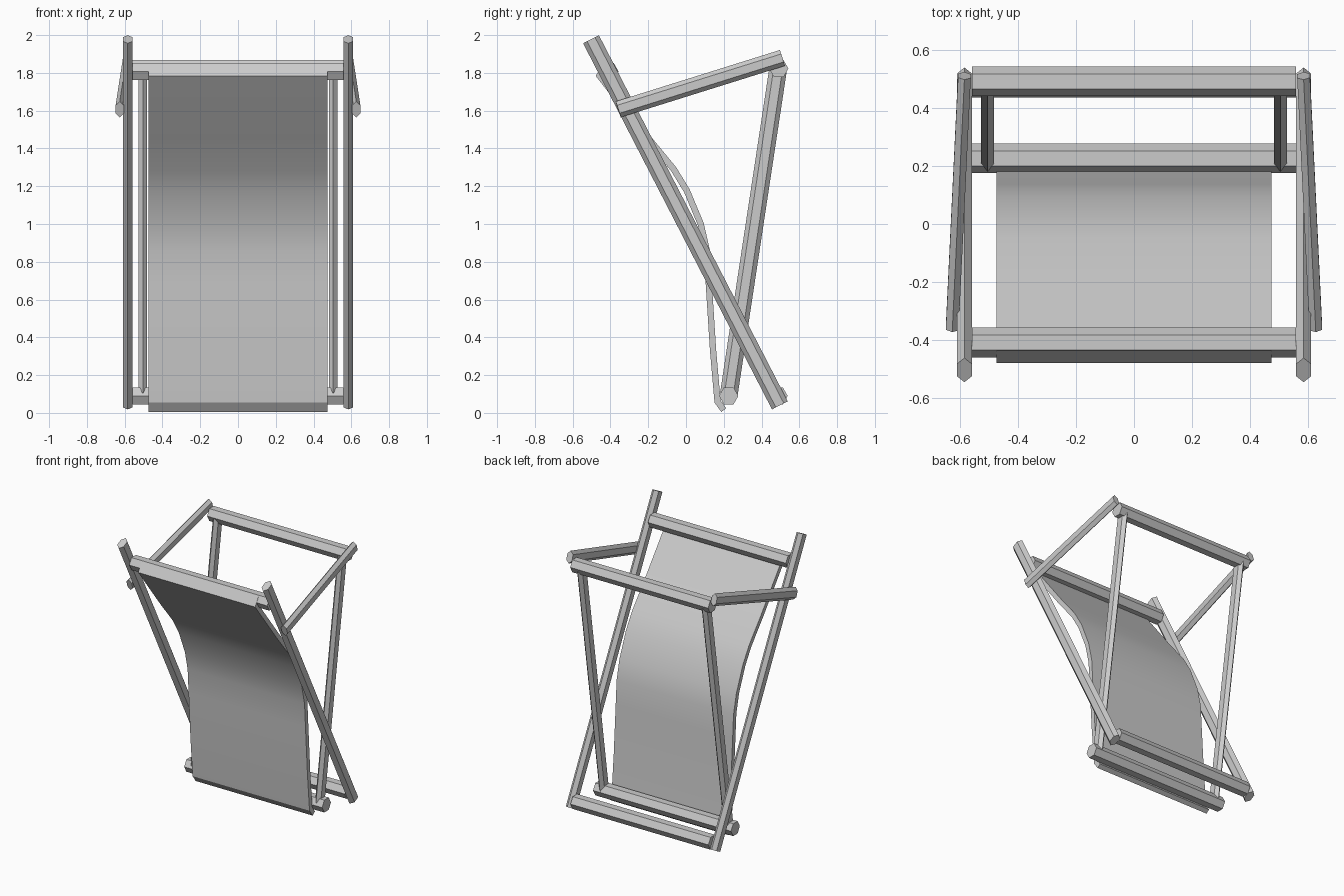
import bpy
from mathutils import Vector

if "Cube" in bpy.data.objects:
    bpy.data.objects.remove(bpy.data.objects["Cube"])


def make(name, verts, faces):
    me = bpy.data.meshes.new(name)
    me.from_pydata(verts, [], faces)
    me.update()
    ob = bpy.data.objects.new(name, me)
    bpy.context.collection.objects.link(ob)
    return ob


def bar(name, p, q, side, half_side, half_point):
    """Six-sided bar from p to q: flats face 'side', points lie across it."""
    p, q = Vector(p), Vector(q)
    axis = (q - p).normalized()
    side = Vector(side)
    side = (side - axis * side.dot(axis)).normalized()
    point = axis.cross(side)
    ring = [(1, 0), (.5, 1), (-.5, 1), (-1, 0), (-.5, -1), (.5, -1)]
    verts = [c + point * a * half_point + side * b * half_side
             for c in (p, q) for a, b in ring]
    faces = [(i, (i + 1) % 6, (i + 1) % 6 + 6, i + 6) for i in range(6)]
    faces += [tuple(range(5, -1, -1)), tuple(range(6, 12))]
    return make(name, verts, faces)


# Side pieces, left and right
for s, label in ((-1, "left"), (1, "right")):
    bar("long_rail_" + label, (s * .584, -.503, 1.978), (s * .584, .497, .04),
        (1, 0, 0), .026, .047)
    bar("rear_leg_" + label, (s * .504, .486, 1.81), (s * .504, .227, .1),
        (1, 0, 0), .022, .047)
    bar("arm_" + label, (s * .626, -.359, 1.607), (s * .584, .51, 1.879),
        (1, 0, 0), .022, .044)

# Cross bars: y, z of the centre
for name, y, z in (("top_cross_bar", -.408, 1.808),
                   ("rear_top_cross_bar", .491, 1.823),
                   ("front_bottom_cross_bar", .226, .09),
                   ("rear_bottom_cross_bar", .487, .09)):
    bar(name, (-.558, y, z), (.558, y, z), (0, 0, 1), .045, .051)

# Fabric sling: side profile (y, z) thickened and drawn across the width
profile = [(-.425, 1.838), (-.458, 1.785), (-.205, 1.46), (-.065, 1.29),
           (.005, 1.175), (.078, 1.0), (.11, .86), (.121, .68),
           (.143, .335), (.167, .06), (.2, .015)]
n = len(profile)
verts = [(x, y, z) for x in (-.473, .473) for y, z in profile]
sling = make("fabric_sling", verts,
             [(i, i + 1, i + 1 + n, i + n) for i in range(n - 1)])
mod = sling.modifiers.new("thickness", 'SOLIDIFY')
mod.thickness = .033
mod.offset = 0
mod.use_even_offset = True
bpy.context.view_layer.objects.active = sling
sling.select_set(True)
bpy.ops.object.modifier_apply(modifier="thickness")
bpy.ops.object.shade_smooth_by_angle(angle=.5)
